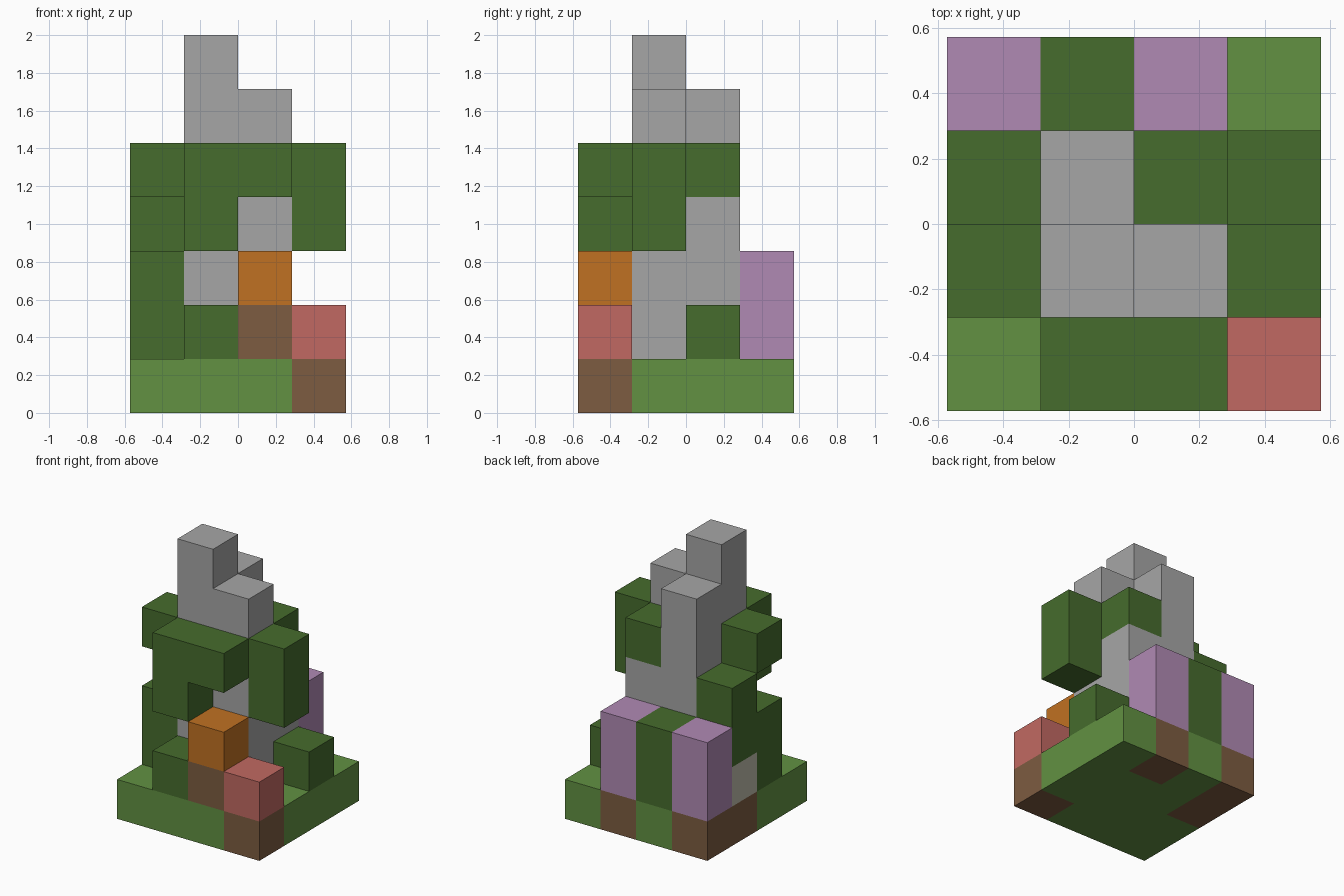
import bpy
import bmesh
from mathutils import Vector

old = bpy.data.objects.get("Cube")
if old:
    bpy.data.objects.remove(old, do_unlink=True)

CELL = 2 / 7      # edge of one block
HALF = 2          # half the footprint, in blocks


def linear(c):
    c /= 255
    return c / 12.92 if c <= 0.04045 else ((c + 0.055) / 1.055) ** 2.4


def material(name, *rgb):
    mat = bpy.data.materials.new(name)
    mat.use_nodes = True
    col = [linear(c) for c in rgb] + [1]
    mat.diffuse_color = col
    bsdf = mat.node_tree.nodes["Principled BSDF"]
    bsdf.inputs["Base Color"].default_value = col
    bsdf.inputs["Roughness"].default_value = 0.9
    return mat


grass = material("grass green", 98, 145, 66)
soil = material("soil brown", 125, 92, 65)
leaf = material("leaf green", 70, 108, 45)
stone = material("stone grey", 166, 166, 166)
lilac = material("lilac", 176, 138, 180)
red = material("soft red", 193, 105, 98)
orange = material("orange", 192, 113, 34)
pale = material("pale stem", 190, 188, 172)

# Each part: name, material, boxes as (column, row, level, width, depth, height).
# Later parts replace earlier ones where they share a block.
parts = [
    ("grass_base", grass, [(0, 0, 0, 4, 4, 1)]),
    ("soil_patches", soil, [(3, 0, 0, 1, 1, 1), (0, 2, 0, 1, 2, 1),
                            (2, 3, 0, 1, 1, 1), (2, 0, 1, 1, 1, 1)]),
    ("stone_tower", stone, [(1, 1, 1, 2, 2, 3), (1, 1, 4, 1, 2, 2),
                            (2, 1, 4, 1, 1, 2), (1, 1, 6, 1, 1, 1)]),
    ("front_vine", leaf, [(1, 0, 3, 1, 1, 2), (2, 0, 4, 1, 1, 1)]),
    ("right_vine", leaf, [(3, 1, 3, 1, 1, 2)]),
    ("left_vine", leaf, [(0, 1, 4, 1, 1, 1)]),
    ("back_vine", leaf, [(2, 2, 4, 1, 1, 1)]),
    ("left_bush", leaf, [(0, 1, 1, 1, 1, 2), (0, 2, 2, 1, 1, 2)]),
    ("front_bush", leaf, [(1, 0, 1, 1, 1, 1)]),
    ("right_bush", leaf, [(3, 2, 1, 1, 1, 1)]),
    ("back_bush", leaf, [(1, 3, 1, 1, 1, 2)]),
    ("bush_stem", pale, [(0, 2, 1, 1, 1, 1)]),
    ("lilac_flowers", lilac, [(0, 3, 1, 1, 1, 2), (2, 3, 1, 1, 1, 2)]),
    ("red_flower", red, [(3, 0, 1, 1, 1, 1)]),
    ("orange_flower", orange, [(2, 0, 2, 1, 1, 1)]),
]

# Assign every block of the grid to its part
grid = {}
for name, mat, boxes in parts:
    for x, y, z, w, d, h in boxes:
        for i in range(x, x + w):
            for j in range(y, y + d):
                for k in range(z, z + h):
                    grid[i, j, k] = name


def build(name, mat):
    """Join the blocks of one part, leaving out faces buried against others."""
    bm = bmesh.new()
    for cell in [c for c, owner in grid.items() if owner == name]:
        centre = Vector((cell[0] + 0.5 - HALF, cell[1] + 0.5 - HALF,
                         cell[2] + 0.5)) * CELL
        verts = bmesh.ops.create_cube(bm, size=CELL)["verts"]
        faces = {f for v in verts for f in v.link_faces}
        buried = []
        for f in faces:
            f.normal_update()
            beside = tuple(c + round(n) for c, n in zip(cell, f.normal))
            if beside in grid:
                buried.append(f)
        bmesh.ops.translate(bm, verts=verts, vec=centre)
        bmesh.ops.delete(bm, geom=buried, context="FACES")
    bmesh.ops.remove_doubles(bm, verts=bm.verts, dist=CELL / 100)
    # Merge coplanar squares into larger flat faces
    bmesh.ops.dissolve_limit(bm, angle_limit=0.01, verts=bm.verts, edges=bm.edges)
    mesh = bpy.data.meshes.new(name)
    bm.to_mesh(mesh)
    bm.free()
    mesh.materials.append(mat)
    bpy.context.collection.objects.link(bpy.data.objects.new(name, mesh))


for name, mat, boxes in parts:
    build(name, mat)
